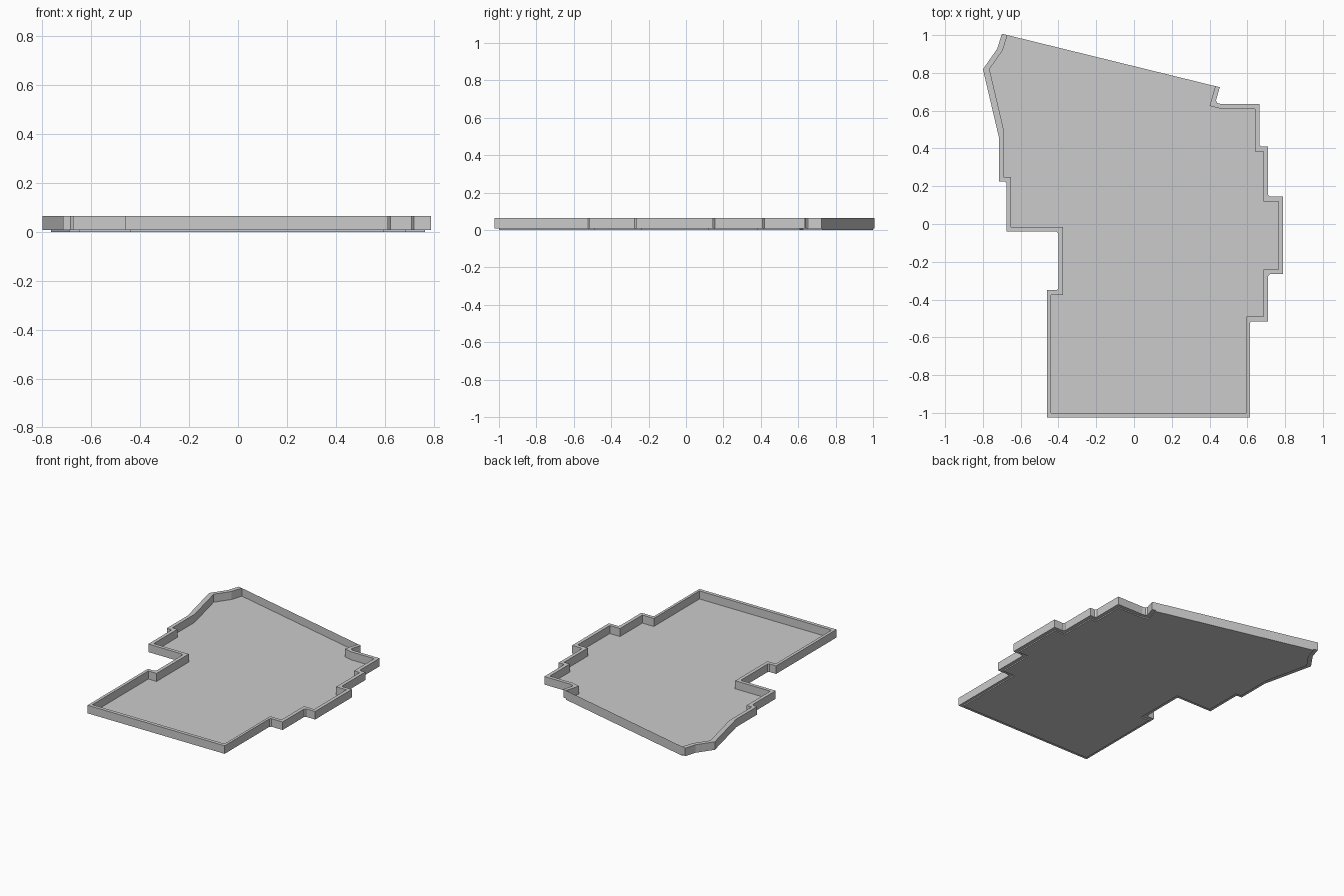
import bpy
import bmesh
from mathutils import Vector

WALL_TOP = 0.065
FLOOR_TOP = 0.008
CHAMFER = 0.01
T = 0.025

cube = bpy.data.objects.get("Cube")
if cube:
    bpy.data.objects.remove(cube, do_unlink=True)

# Plan outline, counter-clockwise: corner x, y and wall thickness of the edge that starts there
outline = [
    (-0.67, 1, 0.03), (-0.695, 0.92, 0.028), (-0.765, 0.82, 0.034), (-0.69, 0.5, T),
    (-0.69, 0.25, T), (-0.65, 0.25, T), (-0.65, -0.015, T), (-0.375, -0.015, T),
    (-0.375, -0.375, T), (-0.44, -0.375, 0.021), (-0.44, -1, T), (0.595, -1, 0.018),
    (0.595, -0.49, T), (0.685, -0.49, T), (0.685, -0.24, T), (0.765, -0.24, T),
    (0.765, 0.12, T), (0.685, 0.12, T), (0.685, 0.385, T), (0.64, 0.385, T),
    (0.64, 0.61, T), (0.46, 0.61, T), (0.4, 0.625, T), (0.43, 0.73, 0),
]
corners = [Vector((x, y)) for x, y, t in outline]
thickness = [t for x, y, t in outline]
count = len(corners)


def inner_corner(i):
    """Mitred inner corner; right-angled corners that jut inward get a small chamfer."""
    here = corners[i]
    d1 = (here - corners[i - 1]).normalized()
    d2 = (corners[(i + 1) % count] - here).normalized()
    t1, t2 = thickness[i - 1], thickness[i]
    turn = d1.x * d2.y - d1.y * d2.x
    mitre = here + (d1 * t2 - d2 * t1) / turn
    if turn < -0.95:
        return [mitre - d1 * CHAMFER, mitre + d2 * CHAMFER]
    return [mitre]


def ring(bm, points, z):
    return [bm.verts.new((p.x, p.y, z)) for p in points]


def make_material(name, value):
    mat = bpy.data.materials.new(name)
    mat.use_nodes = True
    color = (value, value, value, 1)
    mat.diffuse_color = color
    mat.node_tree.nodes["Principled BSDF"].inputs["Base Color"].default_value = color
    return mat


bm = bmesh.new()
inner = [inner_corner(i) for i in range(count)]
outer_low = ring(bm, corners, 0)
outer_top = ring(bm, corners, WALL_TOP)
inner_low = [ring(bm, pts, FLOOR_TOP) for pts in inner]
inner_top = [ring(bm, pts, WALL_TOP) for pts in inner]

# Floor and underside
bm.faces.new([v for group in inner_low for v in group])
bm.faces.new(outer_low[::-1])

# Walls along every edge except the open back
for i in range(count - 1):
    j = i + 1
    bm.faces.new((outer_low[i], outer_low[j], outer_top[j], outer_top[i]))
    bm.faces.new((outer_top[i], outer_top[j], inner_top[j][0], inner_top[i][-1]))
    bm.faces.new((inner_top[i][-1], inner_top[j][0], inner_low[j][0], inner_low[i][-1]))

# Chamfered inner corners
for i in range(count):
    if len(inner[i]) == 2:
        (a, b), (c, d) = inner_top[i], inner_low[i]
        bm.faces.new((a, b, d, c))
        bm.faces.new((outer_top[i], b, a))

# Open back: floor edge together with both wall ends
bm.faces.new((outer_low[-1], outer_low[0], outer_top[0], inner_top[0][0],
              inner_low[0][0], inner_low[-1][0], inner_top[-1][0], outer_top[-1]))

bmesh.ops.recalc_face_normals(bm, faces=bm.faces)
mesh = bpy.data.meshes.new("walled_floor_plan")
bm.to_mesh(mesh)
bm.free()
mesh.materials.append(make_material("plain grey", 0.6))
bpy.context.scene.collection.objects.link(bpy.data.objects.new("walled_floor_plan", mesh))
